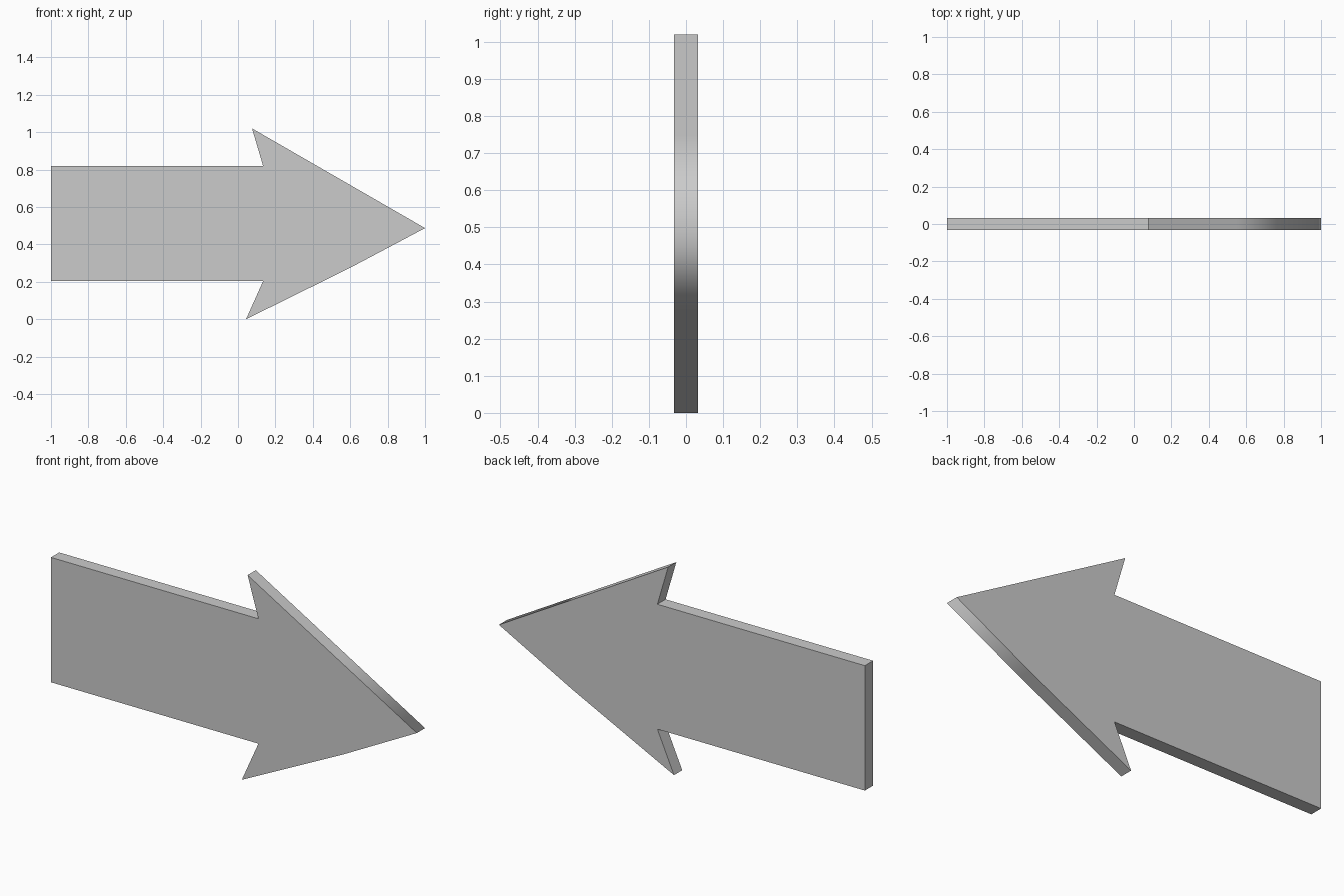
import bpy, bmesh

if "Cube" in bpy.data.objects:
    bpy.data.objects.remove(bpy.data.objects["Cube"])

HALF_THICKNESS = 0.032

# Arrow outline in the x-z plane, anticlockwise seen from the front
OUTLINE = [
    (-1.0, 0.203), (0.134, 0.203),                   # shaft underside
    (0.043, 0.0), (0.60, 0.275), (1.0, 0.487),       # lower barb to tip
    (0.547, 0.748), (0.075, 1.02),                   # tip to upper barb
    (0.134, 0.82), (-1.0, 0.82),                     # shaft top
]
SOFT_CORNERS = {3, 4}   # lower bend and tip shade smoothly

bm = bmesh.new()
front = [bm.verts.new((x, -HALF_THICKNESS, z)) for x, z in OUTLINE]
back = [bm.verts.new((x, HALF_THICKNESS, z)) for x, z in OUTLINE]

# Flat front and back plates
bm.faces.new(front)
bm.faces.new(back[::-1])

# Rim walls joining the plates
count = len(OUTLINE)
for i in range(count):
    j = (i + 1) % count
    bm.faces.new((front[j], front[i], back[i], back[j]))
bmesh.ops.recalc_face_normals(bm, faces=bm.faces)

# Every edge is crisp except the soft corners on the rim
for face in bm.faces:
    face.smooth = True
for edge in bm.edges:
    edge.smooth = False
for i in SOFT_CORNERS:
    bm.edges.get((front[i], back[i])).smooth = True

mesh = bpy.data.meshes.new("arrow_sign")
bm.to_mesh(mesh)
bm.free()
arrow = bpy.data.objects.new("arrow_sign", mesh)
bpy.context.collection.objects.link(arrow)
